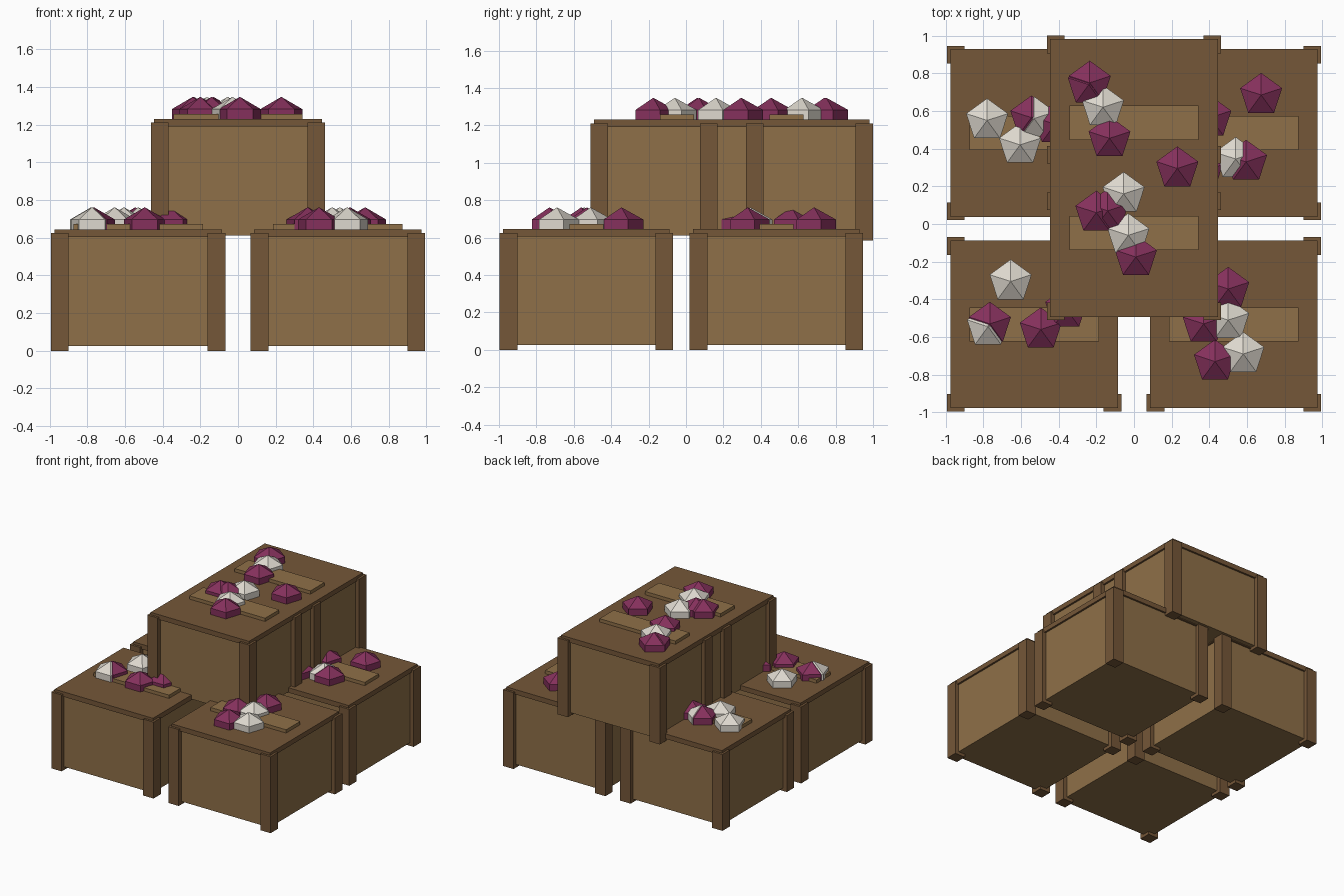
import bpy, bmesh, math

if "Cube" in bpy.data.objects:
    bpy.data.objects.remove(bpy.data.objects["Cube"])


def material(name, rgb):
    m = bpy.data.materials.new(name)
    m.diffuse_color = (*rgb, 1)
    m.use_nodes = True
    m.node_tree.nodes["Principled BSDF"].inputs["Base Color"].default_value = m.diffuse_color
    return m


DARK = material("dark_wood", (0.178, 0.095, 0.040))
LIGHT = material("light_wood", (0.274, 0.162, 0.065))
PURPLE = material("purple", (0.235, 0.030, 0.107))
WHITE = material("white", (0.73, 0.69, 0.62))


def finish(bm, name, mat):
    bmesh.ops.recalc_face_normals(bm, faces=bm.faces)
    me = bpy.data.meshes.new(name)
    bm.to_mesh(me)
    bm.free()
    me.materials.append(mat)
    ob = bpy.data.objects.new(name, me)
    bpy.context.collection.objects.link(ob)
    return ob


def box(name, x, y, z0, z1, hx, hy, mat):
    bm = bmesh.new()
    bmesh.ops.create_cube(bm, size=1)
    for v in bm.verts:
        v.co = (x + v.co.x * 2 * hx, y + v.co.y * 2 * hy, z1 if v.co.z > 0 else z0)
    return finish(bm, name, mat)


def crate(name, x, y, z):
    box(name + "_body", x, y, z + 0.025, z + 0.61, 0.43, 0.43, LIGHT)
    box(name + "_lid", x, y, z + 0.605, z + 0.645, 0.445, 0.445, DARK)
    box(name + "_slat", x, y, z + 0.64, z + 0.672, 0.343, 0.091, LIGHT)
    for i, sx in enumerate((-1, 1)):
        for j, sy in enumerate((-1, 1)):
            box(f"{name}_post_{i}{j}", x + sx * 0.416, y + sy * 0.416,
                z, z + 0.625, 0.047, 0.047, DARK)


def bulb(name, x, y, lid_z, mat):
    # five-sided vegetable: straight wall with a low pointed top
    r = 0.117
    bm = bmesh.new()
    ring = []
    for z in (lid_z - 0.02, lid_z + 0.052):
        ring.append([bm.verts.new((x + r * math.cos(a), y + r * math.sin(a), z))
                     for a in (math.radians(90 + 72 * k) for k in range(5))])
    apex = bm.verts.new((x, y, lid_z + 0.117))
    bm.faces.new(ring[0])
    for k in range(5):
        n = (k + 1) % 5
        bm.faces.new((ring[0][k], ring[0][n], ring[1][n], ring[1][k]))
        bm.faces.new((ring[1][k], ring[1][n], apex))
    finish(bm, name, mat)


# crates: position, then purple bulbs, then white bulbs
UP = 0.586
CRATES = {
    "front_left_crate": ((-0.53, -0.533, 0),
        [(-0.765, -0.53), (-0.495, -0.56), (-0.36, -0.45)],
        [(-0.655, -0.305), (-0.775, -0.545)]),
    "front_right_crate": ((0.53, -0.533, 0),
        [(0.50, -0.345), (0.37, -0.53), (0.43, -0.73)],
        [(0.50, -0.51), (0.58, -0.69)]),
    "back_left_crate": ((-0.53, 0.483, 0),
        [(-0.545, 0.565), (-0.42, 0.53)],
        [(-0.78, 0.55), (-0.605, 0.42), (-0.53, 0.56)]),
    "back_right_crate": ((0.53, 0.483, 0),
        [(0.675, 0.685), (0.405, 0.565), (0.595, 0.33), (0.36, 0.28)],
        [(0.54, 0.345)]),
    "top_front_crate": ((0, -0.048, UP),
        [(-0.20, 0.06), (-0.14, 0.07), (0.01, -0.175)],
        [(-0.055, 0.16), (-0.03, -0.06)]),
    "top_back_crate": ((0, 0.537, UP),
        [(-0.235, 0.75), (-0.24, 0.74), (-0.13, 0.455), (0.23, 0.295)],
        [(-0.165, 0.62)]),
}
for name, (pos, purple, white) in CRATES.items():
    crate(name, *pos)
    for mat, spots in ((PURPLE, purple), (WHITE, white)):
        for i, (x, y) in enumerate(spots):
            bulb(f"{name}_{mat.name}_bulb_{i}", x, y, pos[2] + 0.645, mat)
